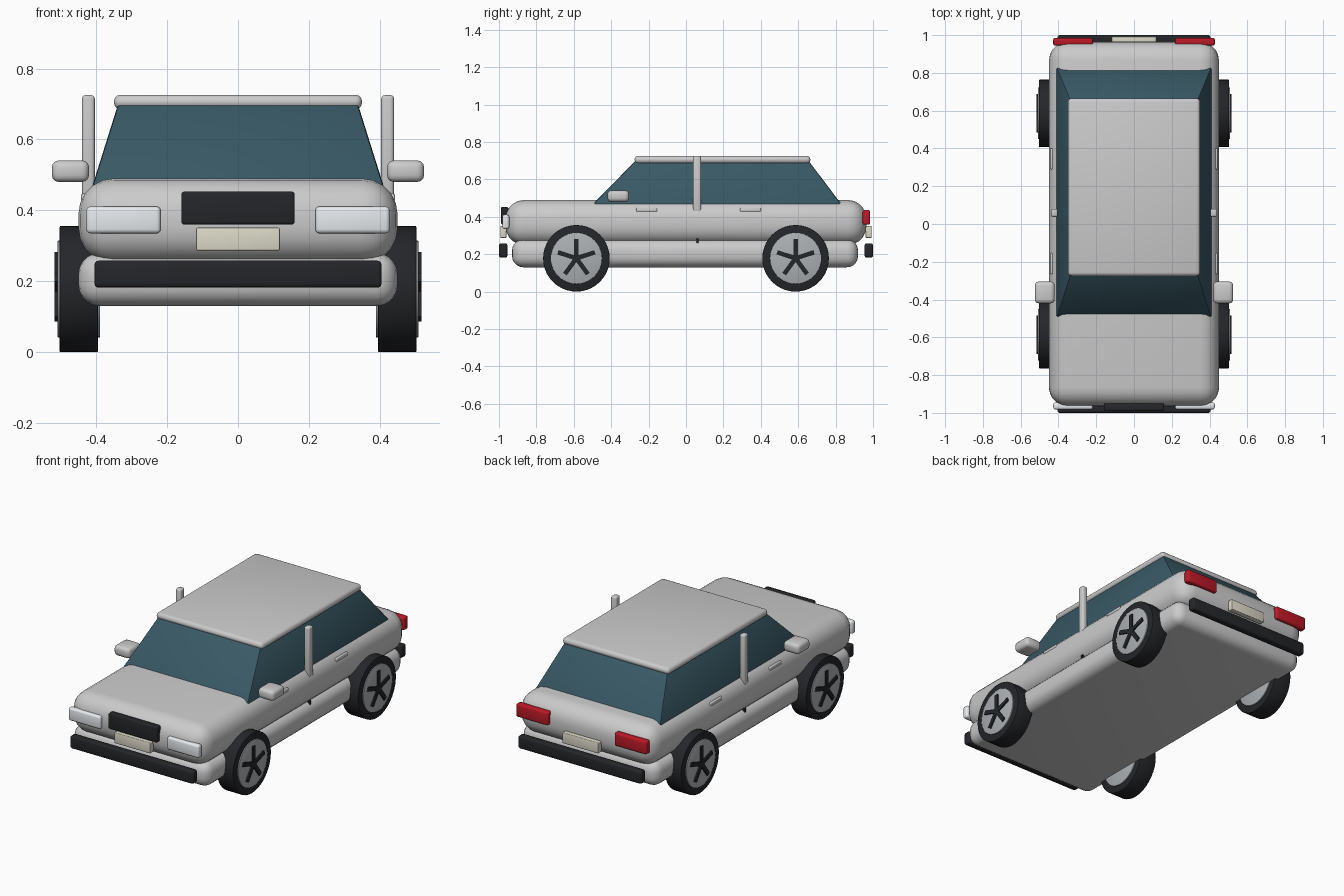
import bpy, bmesh, math
from mathutils import Matrix, Vector

if "Cube" in bpy.data.objects:
    bpy.data.objects.remove(bpy.data.objects["Cube"])


def material(name, r, g, b):
    m = bpy.data.materials.new(name)
    m.diffuse_color = (r, g, b, 1)
    m.use_nodes = True
    m.node_tree.nodes["Principled BSDF"].inputs["Base Color"].default_value = m.diffuse_color
    return m


GLASS = material("glass", 0.04, 0.10, 0.13)
BLACK = material("black", 0.018, 0.019, 0.022)
RED = material("red", 0.50, 0.01, 0.02)
WHITE = material("white", 0.80, 0.83, 0.86)
CREAM = material("cream", 0.72, 0.70, 0.58)
SILVER = material("silver", 0.42, 0.44, 0.46)


def finish(name, bm, mat=None):
    bmesh.ops.recalc_face_normals(bm, faces=bm.faces)
    me = bpy.data.meshes.new(name)
    bm.to_mesh(me)
    bm.free()
    ob = bpy.data.objects.new(name, me)
    bpy.context.collection.objects.link(ob)
    if mat:
        me.materials.append(mat)
    bpy.ops.object.select_all(action='DESELECT')
    ob.select_set(True)
    bpy.context.view_layer.objects.active = ob
    bpy.ops.object.shade_smooth_by_angle(angle=math.radians(35))
    return ob


def bevel(bm, width, segments):
    bmesh.ops.bevel(bm, geom=bm.edges[:], offset=width, segments=segments,
                    profile=0.5, affect='EDGES')


def box(name, x, y, z, r=0.0, mat=None, seg=3):
    """Rounded box from (min, max) ranges on each axis."""
    bm = bmesh.new()
    bmesh.ops.create_cube(bm, size=1)
    for v in bm.verts:
        v.co = Vector((c + 0.5) * (b - a) + a for c, (a, b) in zip(v.co, (x, y, z)))
    if r:
        bevel(bm, r, seg)
    return finish(name, bm, mat)


def pair(name, x, y, z, r=0.0, mat=None):
    """The same box on both sides of the car."""
    box(name + "_right", x, y, z, r, mat)
    box(name + "_left", (-x[1], -x[0]), y, z, r, mat)


def cylinder_x(name, x0, x1, y, z, radius, r, mat):
    bm = bmesh.new()
    bmesh.ops.create_cone(bm, cap_ends=True, segments=40, radius1=radius,
                          radius2=radius, depth=abs(x1 - x0))
    rims = [e for e in bm.edges if abs(e.verts[0].co.z - e.verts[1].co.z) < 1e-5]
    bmesh.ops.bevel(bm, geom=rims, offset=r, segments=2, profile=0.5, affect='EDGES')
    bm.transform(Matrix.Translation(((x0 + x1) / 2, y, z)) @ Matrix.Rotation(math.pi / 2, 4, 'Y'))
    return finish(name, bm, mat)


# Body: upper shell and lower sill
box("upper_body", (-0.45, 0.45), (-0.965, 0.965), (0.25, 0.49), 0.1, seg=5)
box("lower_body", (-0.45, 0.45), (-0.93, 0.92), (0.13, 0.28), 0.06, seg=5)

# Cabin glass: tapered block
bm = bmesh.new()
rings = [[bm.verts.new((sx * hw, y, z)) for sx, y in ((-1, y0), (1, y0), (1, y1), (-1, y1))]
         for hw, y0, y1, z in ((0.415, -0.51, 0.84, 0.455), (0.338, -0.27, 0.655, 0.70))]
bm.faces.new(rings[0])
bm.faces.new(rings[1])
for i in range(4):
    j = (i + 1) % 4
    bm.faces.new((rings[0][i], rings[0][j], rings[1][j], rings[1][i]))
bevel(bm, 0.008, 2)
finish("cabin_glass", bm, GLASS)

# Roof
box("roof", (-0.35, 0.35), (-0.275, 0.665), (0.685, 0.726), 0.019)

# Side pillars, mirrors, door handles and door seams
pair("pillar", (0.404, 0.44), (0.038, 0.08), (0.415, 0.725), 0.01)
pair("mirror", (0.42, 0.525), (-0.42, -0.305), (0.48, 0.541), 0.02)
for label, y in (("front", -0.21), ("rear", 0.345)):
    pair(label + "_door_handle", (0.415, 0.443), (y - 0.056, y + 0.056), (0.425, 0.447), 0.006)
pair("door_seam", (0.41, 0.433), (0.055, 0.067), (0.255, 0.285), 0, BLACK)

# Front and rear trim
box("grille", (-0.16, 0.16), (-0.99, -0.95), (0.36, 0.453), 0.008, BLACK)
pair("headlight", (0.218, 0.428), (-0.982, -0.945), (0.335, 0.411), 0.012, WHITE)
pair("tail_light", (0.218, 0.428), (0.945, 0.985), (0.358, 0.436), 0.01, RED)
for label, s in (("front", -1), ("rear", 1)):
    def span(a, b):
        return tuple(sorted((s * a, s * b)))
    box(label + "_bumper", (-0.405, 0.405), span(0.955, 1.0), (0.182, 0.258), 0.012, BLACK)
    box(label + "_plate", (-0.118, 0.118), span(0.96, 0.992), (0.287, 0.351), 0.004, CREAM)

# Wheels: tyre, rim and five spokes
R = 0.178
for side, s in (("right", 1), ("left", -1)):
    for end, y in (("front", -0.586), ("rear", 0.586)):
        name = f"{end}_{side}_"
        cylinder_x(name + "tyre", s * 0.395, s * 0.503, y, R, R, 0.003, BLACK)
        cylinder_x(name + "rim", s * 0.389, s * 0.509, y, R, 0.137, 0.003, SILVER)
        bm = bmesh.new()
        for k in range(5):
            place = (Matrix.Translation((s * 0.508, y, R))
                     @ Matrix.Rotation(k * math.tau / 5, 4, 'X')
                     @ Matrix.Translation((0, 0, 0.052))
                     @ Matrix.Diagonal((0.018, 0.024, 0.104, 1)))
            bmesh.ops.create_cube(bm, size=1, matrix=place)
        finish(name + "spokes", bm, BLACK)
